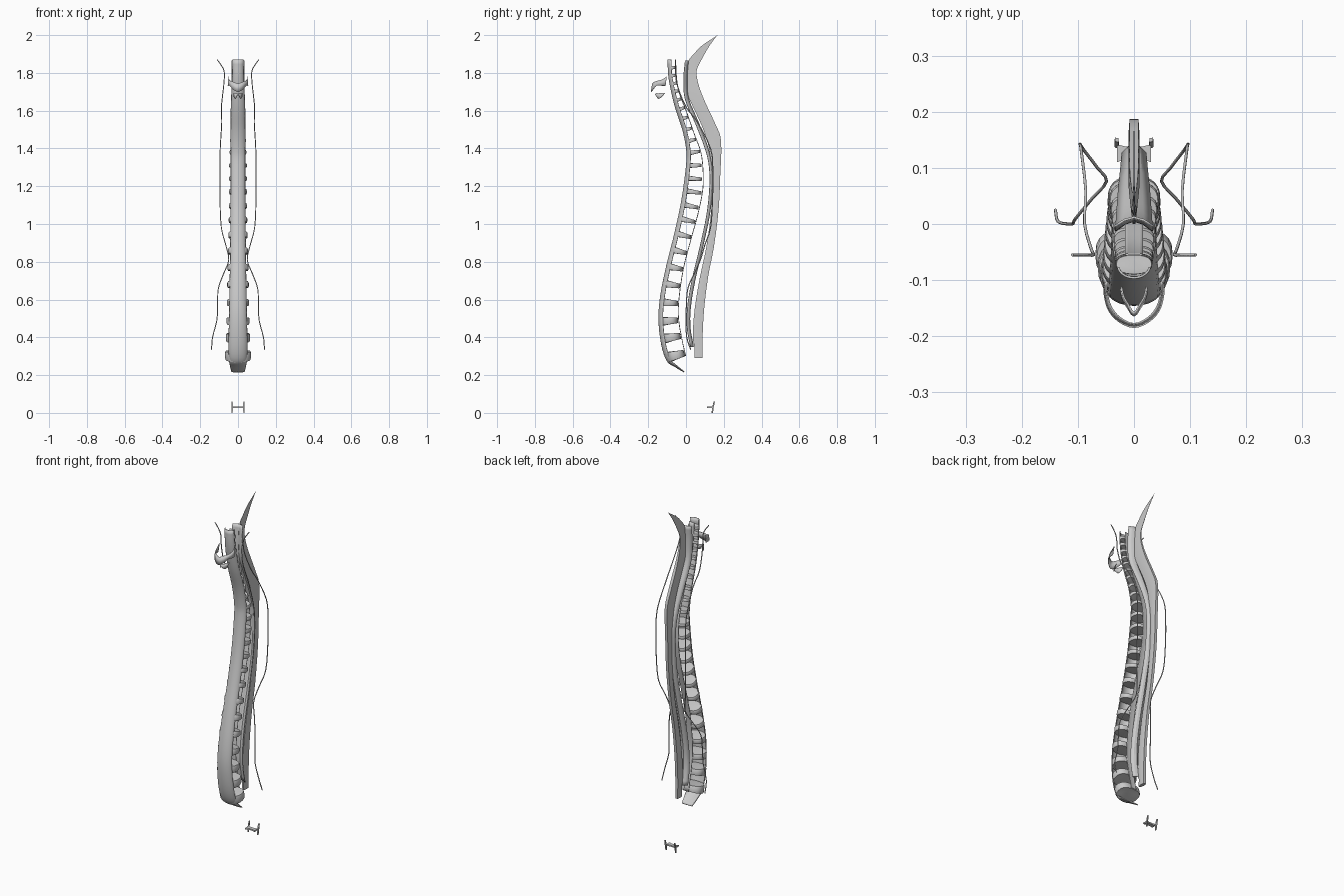
import bpy, bmesh, math
from mathutils import Vector

if "Cube" in bpy.data.objects:
    bpy.data.objects.remove(bpy.data.objects["Cube"])


def spline(pts, n):
    """Catmull-Rom through tuples of any size, n steps per span."""
    p = [Vector(q) for q in pts]
    p = [2 * p[0] - p[1]] + p + [2 * p[-1] - p[-2]]
    out = []
    for i in range(1, len(p) - 2):
        a, b, c, d = p[i - 1:i + 3]
        for k in range(n):
            t = k / n
            out.append(0.5 * (2 * b + (c - a) * t + (2 * a - 5 * b + 4 * c - d) * t * t
                              + (3 * b - a - 3 * c + d) * t ** 3))
    return out + [p[-2]]


def lerp(table, z):
    """Table rows (z, value), z descending."""
    for (z0, v0), (z1, v1) in zip(table, table[1:]):
        if z >= z1:
            t = (z0 - z) / (z0 - z1)
            return v0 + (v1 - v0) * min(max(t, 0), 1)
    return table[-1][1]


def loft(name, rows, closed=False, thick=0.0, angle=40):
    bm = bmesh.new()
    vs = [[bm.verts.new(c) for c in r] for r in rows]
    n = len(rows[0])
    for a, b in zip(vs, vs[1:]):
        for i in range(n if closed else n - 1):
            j = (i + 1) % n
            bm.faces.new((a[i], a[j], b[j], b[i]))
    if closed:
        bm.faces.new(vs[0])
        bm.faces.new(vs[-1])
    bmesh.ops.recalc_face_normals(bm, faces=bm.faces)
    me = bpy.data.meshes.new(name)
    bm.to_mesh(me)
    bm.free()
    ob = bpy.data.objects.new(name, me)
    bpy.context.collection.objects.link(ob)
    if thick:
        m = ob.modifiers.new("thickness", 'SOLIDIFY')
        m.thickness = thick
        m.offset = 0
    bpy.ops.object.select_all(action='DESELECT')
    bpy.context.view_layer.objects.active = ob
    ob.select_set(True)
    bpy.ops.object.shade_smooth_by_angle(angle=math.radians(angle))
    return ob


def band(name, path, thick, segs=10, spread=80):
    """Arched strip along (y, z, half width, arch depth); depth goes backward if positive."""
    pts = spline(path, 4)
    rows = []
    for i, (y, z, w, d) in enumerate(pts):
        a, b = pts[max(i - 1, 0)], pts[min(i + 1, len(pts) - 1)]
        t = Vector((b[0] - a[0], b[1] - a[1])).normalized()
        ny, nz = -t.y, t.x
        row = []
        for k in range(segs + 1):
            u = math.radians(spread) * (2 * k / segs - 1)
            o = d * (1 - math.cos(u)) / (1 - math.cos(math.radians(spread)))
            row.append((w * math.sin(u) / math.sin(math.radians(spread)), y + ny * o, z + nz * o))
        rows.append(row)
    return loft(name, rows, thick=thick)


# Front ligament wrapping the discs
front = [(-.096, 1.87, .028, .018), (-.09, 1.77, .03, .018), (-.06, 1.63, .036, .02),
         (-.018, 1.50, .038, .02), (.002, 1.40, .038, .02), (.003, 1.32, .038, .02),
         (-.022, 1.13, .038, .022), (-.06, .95, .039, .022), (-.10, .79, .041, .022),
         (-.133, .63, .044, .022), (-.144, .50, .046, .022), (-.13, .365, .049, .022),
         (-.10, .275, .047, .02), (-.055, .243, .042, .010), (-.01, .216, .034, .002)]
band("anterior_ligament", front, .004)

# Narrow ligament on the back of the discs
back = [(-.055, 1.86), (-.05, 1.77), (-.035, 1.69), (0, 1.60), (.042, 1.48), (.078, 1.38),
        (.09, 1.28), (.088, 1.18), (.062, 1.05), (.026, .92), (-.015, .76), (-.038, .60),
        (-.04, .50), (-.022, .39), (-.002, .30)]
band("posterior_ligament", [(y, z, .016, .001) for y, z in back], .003, 4)

# Intervertebral discs: kidney outline, wedge-shaped, tilted to the spine curve
ftab = [(p[1], p[0]) for p in front[:13]]
btab = [(p[1], p[0]) for p in back]
wtab = [(1.87, .032), (1.7, .034), (1.5, .04), (1.3, .047), (1.1, .047), (.8, .055), (.5, .060), (.3, .069)]
htab = [(1.87, .018), (1.5, .019), (1.0, .026), (.6, .033), (.3, .046)]


def mid(z):
    return (lerp(ftab, z) + .004 + lerp(btab, z)) / 2


levels = [.305, .40, .487, .583, .678, .768, .855, .94, 1.02, 1.095, 1.17, 1.24, 1.31, 1.38,
          1.442, 1.502, 1.56, 1.61, 1.658, 1.702, 1.744, 1.786, 1.828]
for i, z in enumerate(levels):
    slope = (mid(min(z + .06, 1.86)) - mid(max(z - .06, .28))) / (min(z + .06, 1.86) - max(z - .06, .28))
    up = Vector((0, slope, 1)).normalized()
    bk = Vector((0, up.z, -up.y))
    c = Vector((0, mid(z), z))
    dep = (lerp(btab, z) - lerp(ftab, z) - .004) / 2
    w, h = lerp(wtab, z), lerp(htab, z)
    rows = []
    for s, hh in ((.55, -.5), (.96, -.48), (1, -.3), (1, .3), (.96, .48), (.55, .5)):
        ring = []
        for k in range(28):
            a = math.tau * k / 28
            v = math.copysign(abs(math.sin(a)) ** .8, math.sin(a))
            lift = hh * h * (1 - .2 * v)
            v -= .08 * max(v, 0) ** 6
            ring.append(c + Vector((w * s * math.cos(a), 0, 0)) + bk * (dep * s * v) + up * lift)
        rows.append(ring)
    loft(f"disc_{i + 1}", rows, closed=True)

# Roof-shaped ligament behind the canal, ridge pointing back
arch = [(.0, 1.865, .034, .012), (-.008, 1.77, .034, .014), (.0, 1.66, .032, .015), (.055, 1.53, .028, .014),
        (.105, 1.40, .023, .012), (.127, 1.30, .021, .011), (.128, 1.18, .021, .011), (.112, 1.04, .021, .011),
        (.078, .88, .022, .011), (.035, .70, .024, .012), (.012, .56, .026, .012), (.01, .45, .028, .012),
        (.028, .35, .03, .012)]
rows = [[(-w, y - .004, z), (-w * .5, y + d * .6, z), (0, y + d, z), (w * .5, y + d * .6, z), (w, y - .004, z)]
        for y, z, w, d in spline(arch, 4)]
loft("arch_ligament", rows, thick=.004, angle=20)

# Thin midline blade along the spine tips, paper-thin toward the skull: (front y, back y, front z, back z, half width)
blade = [(.162, .166, 1.996, 2.0, .0006), (.085, .122, 1.945, 1.94, .0006), (.042, .085, 1.90, 1.875, .001),
         (.012, .062, 1.86, 1.83, .002), (.0, .056, 1.77, 1.79, .004), (.008, .072, 1.69, 1.72, .007),
         (.042, .106, 1.61, 1.635, .01), (.088, .155, 1.51, 1.53, .01), (.122, .186, 1.40, 1.44, .01),
         (.136, .181, 1.25, 1.25, .01), (.134, .173, 1.08, 1.08, .01), (.108, .148, .88, .88, .01),
         (.074, .117, .72, .72, .01), (.046, .096, .55, .55, .01), (.036, .088, .41, .41, .01),
         (.044, .088, .35, .35, .01), (.044, .088, .29, .29, .01)]
rows = []
for f, b, zf, zb, t in spline(blade, 3):
    m, zm = (f + b) / 2, (zf + zb) / 2
    rows.append([(-t * .5, f, zf), (-t, m, zm), (-t * .8, b, zb), (t * .8, b, zb), (t, m, zm), (t * .5, f, zf)])
loft("midline_blade_ligament", rows, closed=True)

# Cord-like side ligaments
cord = [(-.11, -.055, 1.87), (-.085, -.055, 1.835), (-.072, -.055, 1.80), (-.076, -.045, 1.73), (-.088, 0, 1.62),
        (-.086, .06, 1.54), (-.094, .13, 1.40), (-.096, .142, 1.28), (-.095, .14, 1.12), (-.088, .13, .98),
        (-.065, .1, .89), (-.049, .076, .81), (-.075, .045, .74), (-.104, .01, .66), (-.108, .002, .57),
        (-.112, .0, .49), (-.135, .004, .40), (-.14, .025, .335)]
for side, sx in (("left", 1), ("right", -1)):
    cu = bpy.data.curves.new(f"side_cord_{side}", 'CURVE')
    cu.dimensions = '3D'
    cu.bevel_depth = .0028
    cu.bevel_resolution = 1
    cu.use_fill_caps = True
    pts = spline(cord, 3)
    sp = cu.splines.new('POLY')
    sp.points.add(len(pts) - 1)
    for q, p in zip(sp.points, pts):
        q.co = (p[0] * sx, p[1], p[2], 1)
    bpy.context.collection.objects.link(bpy.data.objects.new(f"side_cord_{side}", cu))


def throat(name, half, thick):
    """U-shaped sheet from (x, y, low z, high z), mirrored about the front point."""
    u = spline(half + [(-x, y, a, b) for x, y, a, b in half[-2::-1]], 3)
    loft(name, [[(x, y, a), (x * .92, y + .006, b)] for x, y, a, b in u], thick=thick)


# Throat membranes: a tall-ended U and a small triangular one below
throat("upper_throat_membrane", [(.053, -.108, 1.732, 1.782), (.052, -.13, 1.732, 1.766), (.044, -.155, 1.733, 1.758),
                                 (.026, -.174, 1.712, 1.752), (0, -.184, 1.70, 1.744)], .003)
throat("lower_throat_membrane", [(.024, -.118, 1.685, 1.692), (.02, -.135, 1.668, 1.693), (.012, -.148, 1.664, 1.692),
                                 (0, -.164, 1.686, 1.692)], .003)

# Detached lowest piece: waisted cross plate and two upright tabs
rows = []
for x, y0, y1 in ((-.03, .11, .142), (-.015, .116, .138), (.015, .116, .138), (.03, .11, .142)):
    rows.append([(x, y0, .026), (x, y1, .026), (x, y1, .034), (x, y0, .034)])
loft("low_cross_plate", rows, closed=True)
for side, sx in (("left", 1), ("right", -1)):
    rows = [[(sx * (.031 + dx), y + dy, z) for dx, dy in ((-w, -.004), (w, -.003), (w, .004), (-w, .003))]
            for y, z, w in ((.139, .0, .003), (.143, .03, .004), (.15, .06, .003))]
    loft(f"low_tab_{side}", rows, closed=True)
